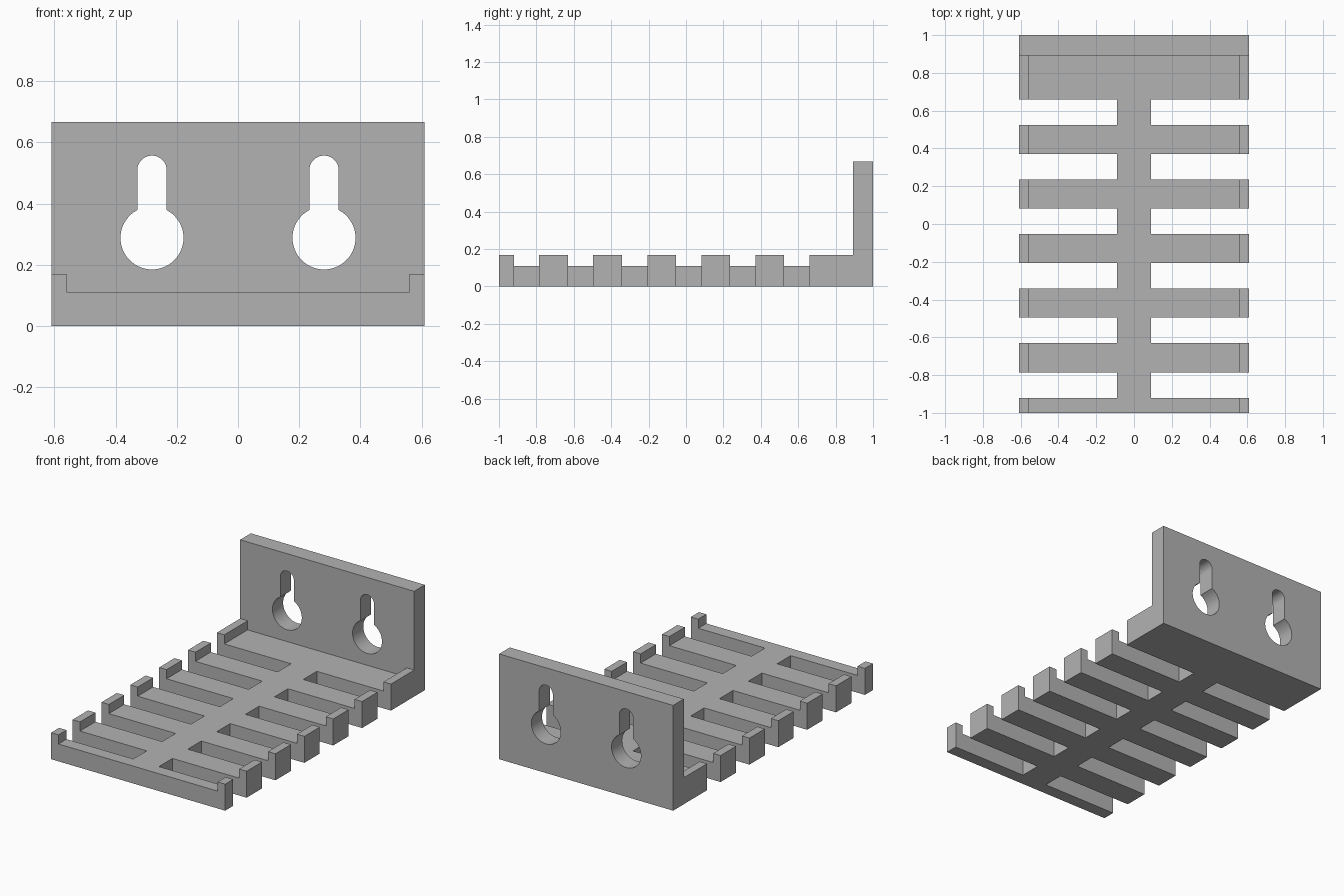
import bpy, bmesh, math

if "Cube" in bpy.data.objects:
    bpy.data.objects.remove(bpy.data.objects["Cube"])

W = 0.61            # half width
PLATE_Y = 0.893     # front face of the wall plate
FLOOR, LIP, TOP = 0.11, 0.168, 0.667


def prism(name, points, axis, lo, hi):
    """Extrude a 2D outline along an axis (outline uses the other two axes in order)."""
    bm = bmesh.new()

    def ring(t):
        verts = []
        for p in points:
            co = list(p)
            co.insert(axis, t)
            verts.append(bm.verts.new(co))
        return verts
    a, b = ring(lo), ring(hi)
    n = len(points)
    bm.faces.new(a)
    bm.faces.new(b[::-1])
    for i in range(n):
        j = (i + 1) % n
        bm.faces.new((a[i], b[i], b[j], a[j]))
    bmesh.ops.recalc_face_normals(bm, faces=bm.faces)
    mesh = bpy.data.meshes.new(name)
    bm.to_mesh(mesh)
    bm.free()
    ob = bpy.data.objects.new(name, mesh)
    bpy.context.collection.objects.link(ob)
    return ob


def rect(x0, x1, y0, y1):
    return [(x0, y0), (x1, y0), (x1, y1), (x0, y1)]


def cut(target, cutter):
    cutter.hide_render = True
    mod = target.modifiers.new("cut", 'BOOLEAN')
    mod.operation, mod.solver, mod.object = 'DIFFERENCE', 'EXACT', cutter
    bpy.context.view_layer.objects.active = target
    bpy.ops.object.modifier_apply(modifier=mod.name)
    bpy.data.objects.remove(cutter)


def keyhole(cx, cz=0.288, r=0.103, s=0.048, top_z=0.509):
    """Round hole with a narrow round-topped slot above it."""
    a = math.asin(s / r)
    pts = []
    for i in range(49):
        t = math.pi / 2 + a + (2 * math.pi - 2 * a) * i / 48
        pts.append((cx + r * math.cos(t), cz + r * math.sin(t)))
    for i in range(25):
        t = math.pi * i / 24
        pts.append((cx + s * math.cos(t), top_z + s * math.sin(t)))
    return pts


# L-shaped bracket: tray plus wall plate
profile = [(-1, 0), (1, 0), (1, TOP), (PLATE_Y, TOP), (PLATE_Y, LIP), (-1, LIP)]
bracket = prism("comb_bracket", profile, 0, -W, W)

# Sunken floor between the end lips
cut(bracket, prism("floor_cutter", rect(-0.558, 0.558, FLOOR, 0.3), 1, -1.1, PLATE_Y))

for side in (-1, 1):
    # Slots between the comb teeth
    for i in range(6):
        y = -0.92 + 0.289 * i
        x0, x1 = sorted((side * 0.09, side * 0.7))
        cut(bracket, prism("slot_cutter", rect(x0, x1, y, y + 0.135), 2, -0.1, 0.3))
    # Keyholes in the wall plate
    cut(bracket, prism("keyhole_cutter", keyhole(side * 0.281), 1, 0.8, 1.1))

# Plain grey finish
grey = bpy.data.materials.new("plain grey")
grey.diffuse_color = (0.45, 0.45, 0.45, 1)
grey.use_nodes = True
grey.node_tree.nodes["Principled BSDF"].inputs["Base Color"].default_value = grey.diffuse_color
bracket.data.materials.clear()
bracket.data.materials.append(grey)
for poly in bracket.data.polygons:
    poly.material_index = 0

bpy.ops.object.select_all(action='DESELECT')
bracket.select_set(True)
bpy.context.view_layer.objects.active = bracket
bpy.ops.object.shade_smooth_by_angle(angle=math.radians(25))
